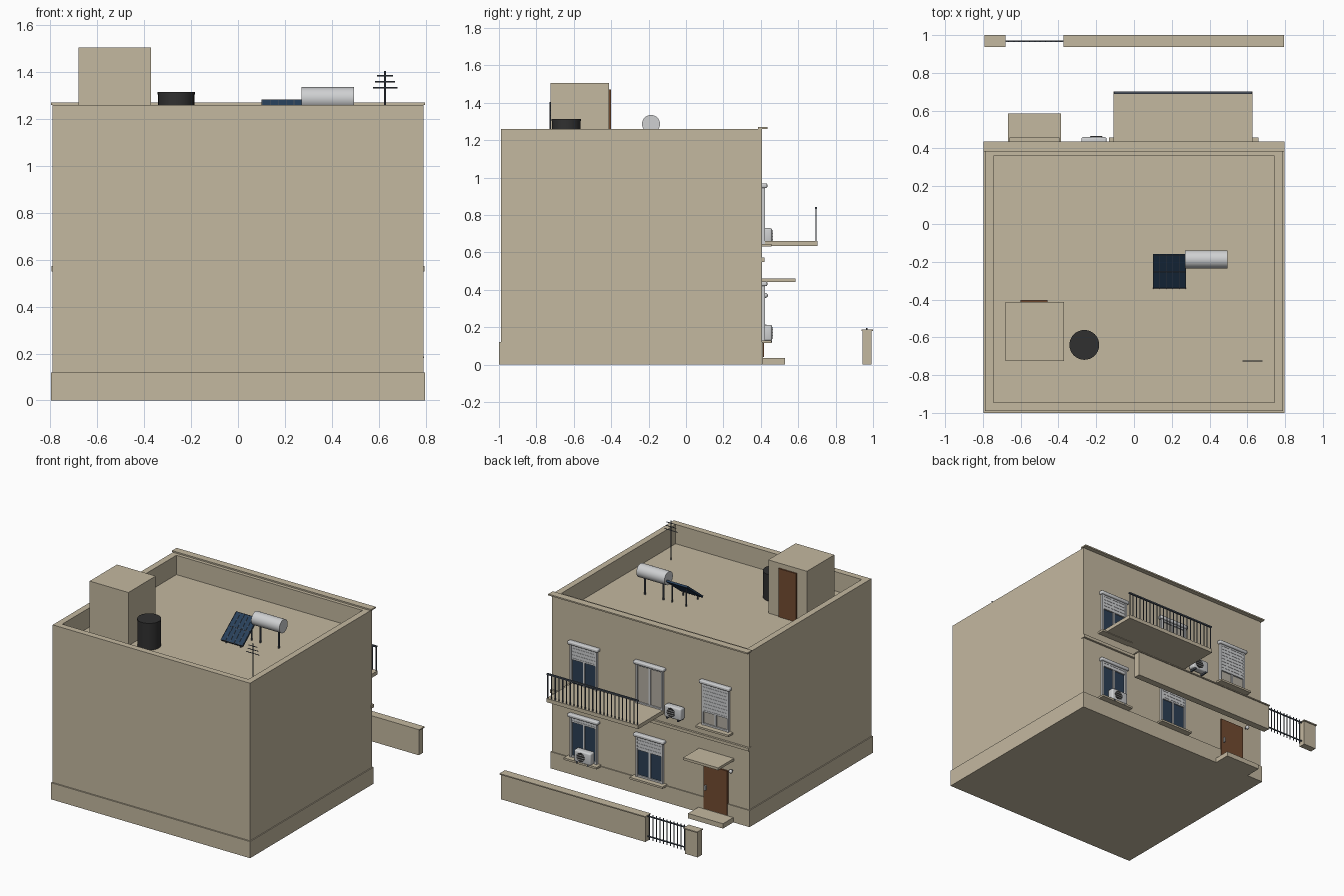
import bpy, bmesh, math
from mathutils import Matrix, Vector

if "Cube" in bpy.data.objects:
    bpy.data.objects.remove(bpy.data.objects["Cube"])


def mat(name, r, g, b):
    m = bpy.data.materials.new(name)
    m.diffuse_color = (r, g, b, 1)
    m.use_nodes = True
    m.node_tree.nodes["Principled BSDF"].inputs["Base Color"].default_value = m.diffuse_color
    return m


WALL = mat("beige plaster", 0.55, 0.48, 0.35)
WOOD = mat("brown wood", 0.17, 0.07, 0.03)
LIGHT = mat("light grey metal", 0.62, 0.63, 0.64)
DARK = mat("dark steel", 0.07, 0.085, 0.11)
GLASS = mat("dark blue glass", 0.025, 0.05, 0.09)
BLACK = mat("black plastic", 0.03, 0.03, 0.03)
PANEL = mat("solar blue", 0.02, 0.05, 0.10)
CURTAIN = mat("pale curtain", 0.45, 0.42, 0.36)


def finish(name, bm, m, smooth=False):
    me = bpy.data.meshes.new(name)
    bm.normal_update()
    bm.to_mesh(me)
    bm.free()
    ob = bpy.data.objects.new(name, me)
    bpy.context.collection.objects.link(ob)
    me.materials.append(m)
    if smooth:
        bpy.ops.object.select_all(action='DESELECT')
        bpy.context.view_layer.objects.active = ob
        ob.select_set(True)
        bpy.ops.object.shade_smooth_by_angle(angle=math.radians(35))
    return ob


def add_box(bm, x0, x1, y0, y1, z0, z1):
    mx = Matrix.Translation(((x0 + x1) / 2, (y0 + y1) / 2, (z0 + z1) / 2))
    return bmesh.ops.create_cube(bm, size=1, matrix=mx @ Matrix.Diagonal((x1 - x0, y1 - y0, z1 - z0, 1)))


def boxes(name, m, *dims, bevel=0):
    bm = bmesh.new()
    for d in dims:
        add_box(bm, *d)
    if bevel:
        bmesh.ops.bevel(bm, geom=bm.edges[:], offset=bevel, segments=3, profile=0.5, affect='EDGES')
    return finish(name, bm, m, bevel > 0)


def rods(name, m, r, *pairs, n=8):
    """Cylinders between pairs of points."""
    bm = bmesh.new()
    for a, b in pairs:
        a, b = Vector(a), Vector(b)
        d = b - a
        mx = Matrix.Translation((a + b) / 2) @ d.to_track_quat('Z', 'Y').to_matrix().to_4x4()
        bmesh.ops.create_cone(bm, cap_ends=True, segments=n, radius1=r, radius2=r, depth=d.length, matrix=mx)
    return finish(name, bm, m, True)


Y = 0.405      # plane of the facade
ROOF = 1.12    # roof floor

# house body with the roof sunk inside a parapet
bm = bmesh.new()
add_box(bm, -0.79, 0.79, -0.99, Y, 0, 1.26)
bm.normal_update()
top = [f for f in bm.faces if f.normal.z > 0.9]
bmesh.ops.inset_region(bm, faces=top, thickness=0.045, use_even_offset=True)
ret = bmesh.ops.extrude_face_region(bm, geom=top)
bmesh.ops.delete(bm, geom=top, context='FACES')
bmesh.ops.translate(bm, vec=(0, 0, ROOF - 1.26), verts=[v for v in ret['geom'] if isinstance(v, bmesh.types.BMVert)])
bmesh.ops.recalc_face_normals(bm, faces=bm.faces[:])
finish("house_body", bm, WALL)
boxes("plinth", WALL, (-0.797, 0.797, -1.0, 0.412, 0, 0.12))
boxes("floor_band", WALL, (-0.795, 0.795, 0.39, 0.42, 0.55, 0.572))
boxes("cornice", WALL, (-0.797, 0.797, 0.385, 0.437, 1.26, 1.27))


# windows: frame, panes, rolling shutter, shutter box, sill
def window(name, x, z0, z1, drop, pane, door=False):
    w, f = 0.108, 0.012
    boxes(name + "_frame", LIGHT,
          (x - w, x - w + f, Y - .01, Y + .018, z0, z1), (x + w - f, x + w, Y - .01, Y + .018, z0, z1),
          (x - .007, x + .007, Y - .01, Y + .012, z0, z1), (x - w + f, x + w - f, Y - .01, Y + .014, z0, z0 + f),
          (x - w + f, x + w - f, Y - .01, Y + .014, z1 - f, z1))
    boxes(name + "_panes", pane, (x - w + .005, x + w - .005, Y - .004, Y + .005, z0, z1))
    boxes(name + "_shutter_box", LIGHT, (x - .122, x + .122, Y - .01, Y + .03, z1, z1 + .024), bevel=.007)
    if not door:
        boxes(name + "_sill", WALL, (x - .132, x + .132, Y - .01, Y + .052, z0 - .014, z0))
    if drop:
        n = round((z1 - z0) * drop / .012)
        boxes(name + "_shutter", LIGHT, *[(x - w + f, x + w - f, Y - .005, Y + .0155 - .002 * (i % 2),
                                           z1 - .012 * (i + 1), z1 - .012 * i) for i in range(n)])


C = 0.527
window("lower_left_window", C, 0.13, 0.42, 0.14, GLASS)
window("lower_middle_window", 0, 0.13, 0.42, 0.33, GLASS)
window("upper_left_window", C, 0.645, 0.945, 0.35, GLASS)
window("balcony_door", 0, 0.66, 0.945, 0, CURTAIN, True)
window("upper_right_window", -C, 0.645, 0.945, 0.68, CURTAIN)

# entrance: door, step, canopy, handle, lamp
boxes("front_door", WOOD, (-C - .095, -C + .095, Y - .01, Y + .012, 0.04, 0.36))
boxes("door_handle", LIGHT, (-C + .07, -C + .08, Y + .01, Y + .025, 0.18, 0.215))
boxes("entrance_step", WALL, (-.667, -.387, Y - .01, 0.53, 0, 0.035))
boxes("entrance_canopy", WALL, (-.667, -.387, Y - .01, 0.585, 0.442, 0.46))
bm = bmesh.new()
bmesh.ops.create_uvsphere(bm, u_segments=16, v_segments=8, radius=.013, matrix=Matrix.Translation((-.655, Y + .02, .37)))
finish("wall_lamp", bm, LIGHT, True)
rods("lamp_base", DARK, .006, ((-.655, Y - .005, .37), (-.655, Y + .012, .37)))

# balcony slab and railing
boxes("balcony_slab", WALL, (-.108, .627, Y - .01, 0.702, 0.635, 0.662))
bars = [-.10 + .03 * i for i in range(25)]
rods("balcony_bars", DARK, .0035, *[((x, .695, .66), (x, .695, .835)) for x in bars], n=6)
boxes("balcony_handrail", DARK, (-.106, .626, .689, .701, .832, .842))


# air conditioners with round fan grille and brackets
def air_conditioner(name, x, z):
    boxes(name + "_case", LIGHT, (x - .067, x + .067, Y + .005, Y + .055, z, z + .085), bevel=.01)
    rods(name + "_grille", BLACK, .032, ((x + .012, Y + .05, z + .042), (x + .012, Y + .057, z + .042)), n=24)
    boxes(name + "_slats", LIGHT, *[(x + .012 - h, x + .012 + h, Y + .055, Y + .06, z + .042 + d - .002, z + .042 + d + .002)
                                    for d, h in ((-.016, .026), (0, .031), (.016, .026))])
    boxes(name + "_brackets", DARK, *[(x + s - .005, x + s + .005, Y - .005, Y + .055, z - .01, z + .002) for s in (-.045, .045)])


air_conditioner("upper_air_conditioner", -.212, .645)
air_conditioner("lower_air_conditioner", .51, .128)

# garden wall and gate
for name, a, b in (("garden_wall", -.37, .787), ("gate_post", -.787, -.685)):
    boxes(name, WALL, (a, b, .943, .992, 0, .182))
    boxes(name + "_cap", WALL, (a - .004, b + .006, .938, 1.0, .18, .188))
rods("gate_bars", DARK, .0035, *[((-.665 + .028 * i, .967, .01), (-.665 + .028 * i, .967, .195)) for i in range(11)], n=6)
boxes("gate_rails", DARK, (-.69, -.365, .963, .971, .175, .183), (-.69, -.365, .963, .971, .03, .037))

# stair tower with its door
boxes("stair_tower", WALL, (-.68, -.37, -.725, -.412, ROOF - .01, 1.505))
boxes("roof_door", WOOD, (-.6, -.458, -.415, -.402, ROOF, 1.47))

# black water tank
rods("water_tank", BLACK, .077, ((-.263, -.64, ROOF), (-.263, -.64, 1.305)), n=32)
rods("water_tank_lid", BLACK, .079, ((-.263, -.64, 1.303), (-.263, -.64, 1.314)), n=32)

# solar boiler on legs
rods("boiler_tank", LIGHT, .048, ((.27, -.187, 1.287), (.495, -.187, 1.287)), n=32)
rods("boiler_legs", DARK, .007, *[((x, -.187, ROOF), (x, -.187, 1.25)) for x in (.31, .458)])

# tilted solar collector with ribs and feet
tilt = Matrix.Translation((.188, -.25, 1.208)) @ Matrix.Rotation(math.radians(38), 4, 'X')
boxes("solar_collector", PANEL, (-.087, .087, -.112, .112, -.006, .006)).data.transform(tilt)
boxes("collector_ribs", DARK, *[(x - .0015, x + .0015, -.112, .112, .004, .008) for x in (-.085, -.051, -.017, .017, .051, .085)],
      *[(-.087, .087, y - .0015, y + .0015, .004, .008) for y in (-.11, 0, .11)]).data.transform(tilt)
rods("collector_feet", DARK, .005, *[((x, y, ROOF), (x, y, z)) for x in (.13, .245) for y, z in ((-.32, 1.152), (-.19, 1.25))])

# aerial
rods("aerial_mast", DARK, .004, ((.627, -.725, ROOF), (.627, -.725, 1.403)))
rods("aerial_arms", DARK, .003, *[((.627 - h, -.725, z), (.627 + h, -.725, z))
                                  for h, z in ((.052, 1.332), (.043, 1.358), (.034, 1.384))], n=6)
